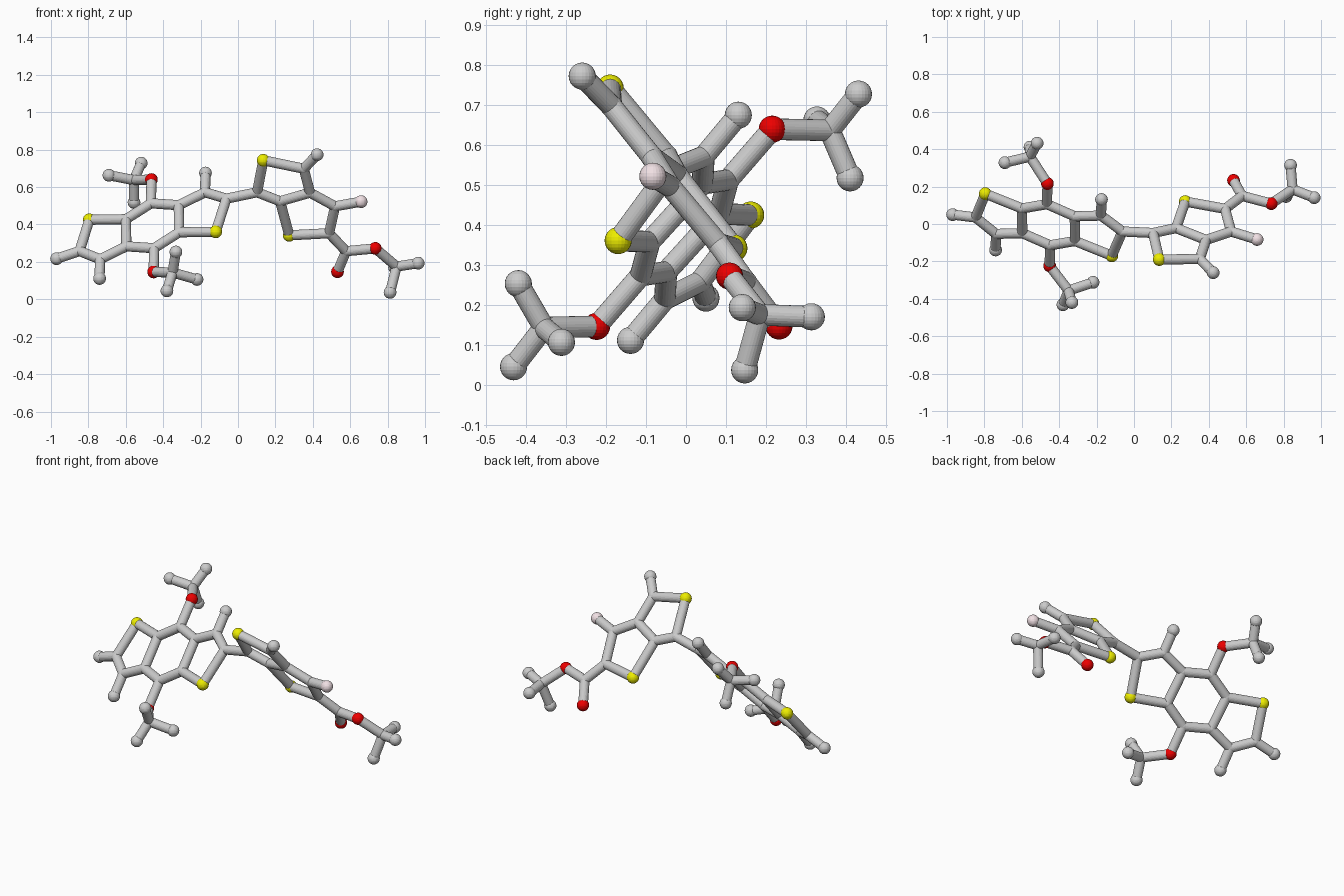
import bpy
from mathutils import Vector

if "Cube" in bpy.data.objects:
    bpy.data.objects.remove(bpy.data.objects["Cube"])

BALL, STICK, JOINT = 0.034, 0.027, 0.028


def material(name, rgb):
    m = bpy.data.materials.new(name)
    m.diffuse_color = (*rgb, 1)
    m.use_nodes = True
    m.node_tree.nodes["Principled BSDF"].inputs["Base Color"].default_value = m.diffuse_color
    return m


MATS = {"sulfur": material("yellow", (0.85, 0.85, 0.0)),
        "oxygen": material("red", (0.85, 0.0, 0.0)),
        "fluorine": material("pale_pink", (0.88, 0.75, 0.78))}


def ball(name, p, r, mat=None):
    bpy.ops.mesh.primitive_uv_sphere_add(segments=24, ring_count=12, radius=r, location=p)
    o = bpy.context.object
    o.name = name
    if mat:
        o.data.materials.append(mat)


def stick(name, a, b):
    a, b = Vector(a), Vector(b)
    d = b - a
    bpy.ops.mesh.primitive_cylinder_add(vertices=24, radius=STICK, depth=d.length, location=(a + b) / 2)
    o = bpy.context.object
    o.name = name
    o.rotation_euler = d.to_track_quat("Z", "Y").to_euler()


# Fused three-ring unit: half is listed, the rest mirrored through its centre
CENTRE = Vector((-0.457, -0.004, 0.393))
HALF = {
    "S1": (-0.795, 0.162, 0.425), "C1": (-0.847, 0.035, 0.258), "C2": (-0.738, -0.053, 0.214),
    "C3": (-0.597, -0.049, 0.283), "C4": (-0.599, 0.083, 0.428), "C5": (-0.465, 0.106, 0.513),
    "O1": (-0.463, 0.216, 0.640), "M2": (-0.740, -0.139, 0.111),
    "P": (-0.556, 0.360, 0.637), "MPa": (-0.690, 0.328, 0.663),
    "MPb": (-0.518, 0.432, 0.728), "MPc": (-0.556, 0.411, 0.518),
}
HALF_BONDS = ("S1-C1 C1-C2 C2-C3 C3-C4 C4-S1 C4-C5 C5-O1 C2-M2 O1-P "
              "P-MPa P-MPb P-MPc").split()

atoms = {k: Vector(v) for k, v in HALF.items()}
atoms.update({k + "x": 2 * CENTRE - v for k, v in atoms.items()})
bonds = [b.split("-") for b in HALF_BONDS]
bonds += [[a + "x", b + "x"] for a, b in bonds]
bonds += [["C5", "C6"], ["C5x", "C3"]]
atoms["C6"] = atoms["C3x"]
atoms["C1x"] = Vector((-0.062, -0.040, 0.538))
atoms["Px"] = Vector((-0.350, -0.356, 0.143))
atoms["MPax"] = Vector((-0.219, -0.312, 0.106))
atoms["MPbx"] = Vector((-0.380, -0.432, 0.045))
atoms["MPcx"] = Vector((-0.332, -0.420, 0.253))

# End cap, two-ring unit and ester tail
atoms.update({k: Vector(v) for k, v in {
    "M1": (-0.970, 0.050, 0.217),
    "C7": (0.102, -0.048, 0.572), "S3": (0.135, -0.190, 0.743), "C8": (0.352, -0.187, 0.698),
    "M8": (0.423, -0.260, 0.773), "C9": (0.385, -0.085, 0.570), "C10": (0.225, -0.022, 0.524),
    "C11": (0.519, -0.040, 0.497), "F1": (0.658, -0.083, 0.522), "C12": (0.487, 0.081, 0.353),
    "S4": (0.274, 0.120, 0.342), "C13": (0.578, 0.150, 0.257), "O2": (0.532, 0.233, 0.147),
    "O3": (0.734, 0.109, 0.272), "Q": (0.848, 0.185, 0.175), "MQa": (0.813, 0.147, 0.037),
    "MQb": (0.963, 0.141, 0.193), "MQc": (0.837, 0.314, 0.170)}.items()})
bonds += [b.split("-") for b in (
    "M1-C1 C1x-C7 C7-S3 S3-C8 C8-M8 C8-C9 C9-C10 C10-C7 C9-C11 C11-F1 C11-C12 "
    "C12-S4 S4-C10 C12-C13 C13-O2 C13-O3 O3-Q Q-MQa Q-MQb Q-MQc").split()]
del atoms["C6"]
bonds = [["C3x" if n == "C6" else n for n in b] for b in bonds]

# Balls
KINDS = {"S": "sulfur", "O": "oxygen", "F": "fluorine"}
for k, p in atoms.items():
    kind = KINDS.get(k[0])
    if kind:
        ball(kind + "_ball", p, BALL, MATS[kind])
    elif k[0] == "M":
        ball("end_carbon_ball", p, BALL)
    else:
        ball("joint_carbon_ball", p, JOINT)

# Sticks
for a, b in bonds:
    stick("bond_stick", atoms[a], atoms[b])
